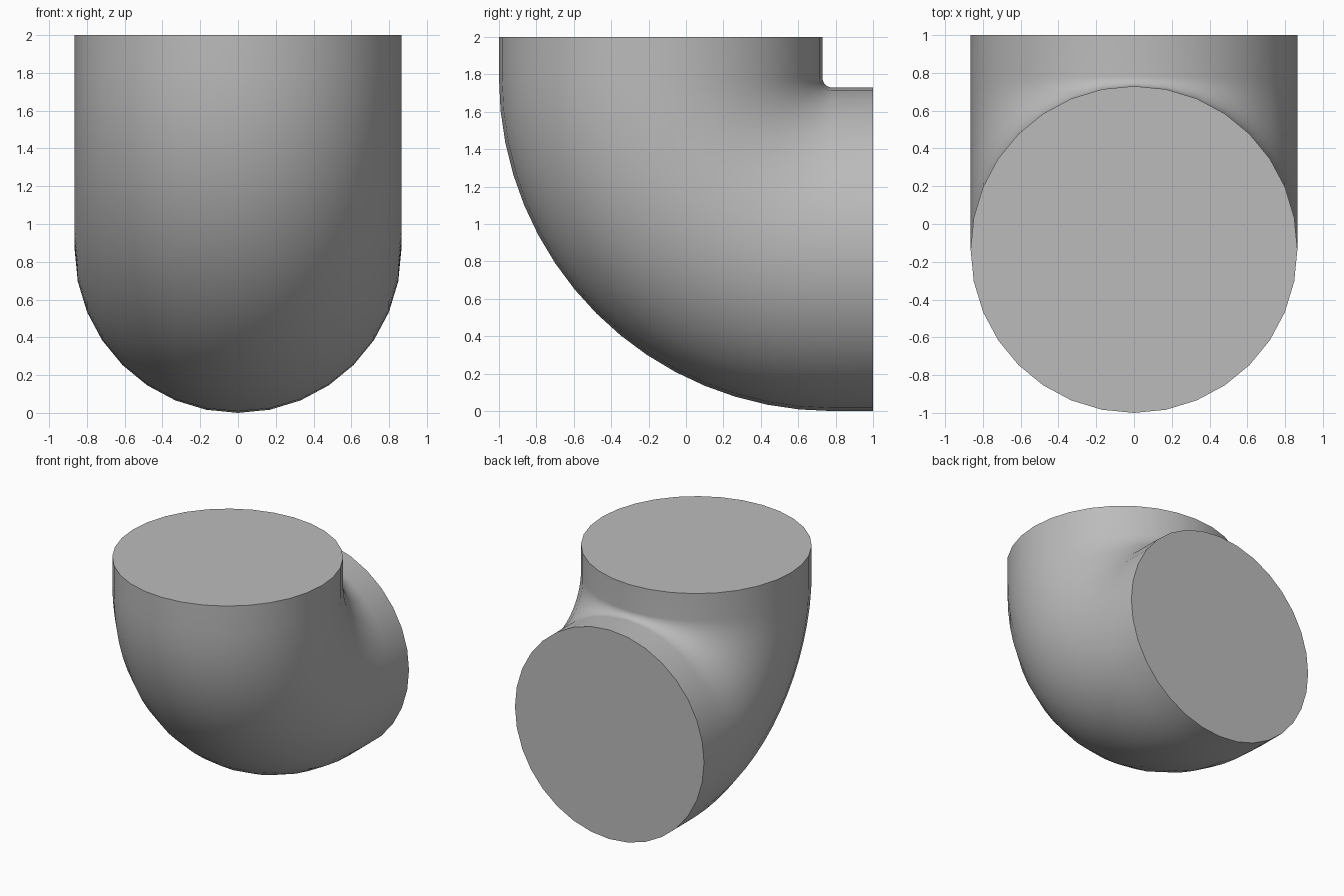
import bpy, bmesh
from math import pi
from mathutils import Vector, Matrix

cube = bpy.data.objects.get("Cube")
if cube:
    bpy.data.objects.remove(cube)

RADIUS = 0.865
SIDES = 32
BEND_STEPS = 16
BEND_CENTRE = Vector((0, 0.78, 1.78))

# Plain grey material
grey = bpy.data.materials.new("plain grey")
grey.use_nodes = True
colour = (0.5, 0.5, 0.5, 1)
grey.diffuse_color = colour
shader = next(n for n in grey.node_tree.nodes if n.type == 'BSDF_PRINCIPLED')
shader.inputs["Base Color"].default_value = colour

bm = bmesh.new()


def extrude(edges, offset):
    """Extrude a ring of edges along a vector and return the new ring."""
    geom = bmesh.ops.extrude_edge_only(bm, edges=edges)["geom"]
    verts = [g for g in geom if isinstance(g, bmesh.types.BMVert)]
    bmesh.ops.translate(bm, verts=verts, vec=offset)
    return [g for g in geom if isinstance(g, bmesh.types.BMEdge)]


# Upper opening and its short straight collar
bmesh.ops.create_circle(bm, segments=SIDES, radius=RADIUS,
                        matrix=Matrix.Translation((0, RADIUS - 1, 2)))
top_rim = bm.edges[:]
ring = extrude(top_rim, (0, 0, BEND_CENTRE.z - 2))

# Quarter-turn bend
bend = bmesh.ops.spin(bm, geom=ring, cent=BEND_CENTRE, axis=(1, 0, 0),
                      angle=pi / 2, steps=BEND_STEPS)
ring = [g for g in bend["geom_last"] if isinstance(g, bmesh.types.BMEdge)]

# Straight collar to the rear opening
back_rim = extrude(ring, (0, 1 - BEND_CENTRE.y, 0))

# Flat caps on both ends
for rim in (top_rim, back_rim):
    bmesh.ops.edgeloop_fill(bm, edges=rim)
bmesh.ops.recalc_face_normals(bm, faces=bm.faces[:])

mesh = bpy.data.meshes.new("pipe_elbow")
bm.to_mesh(mesh)
bm.free()
mesh.materials.append(grey)
elbow = bpy.data.objects.new("pipe_elbow", mesh)
bpy.context.collection.objects.link(elbow)

# Smooth sides with crisp cap edges
bpy.ops.object.select_all(action='DESELECT')
elbow.select_set(True)
bpy.context.view_layer.objects.active = elbow
bpy.ops.object.shade_smooth_by_angle(angle=pi / 5)
